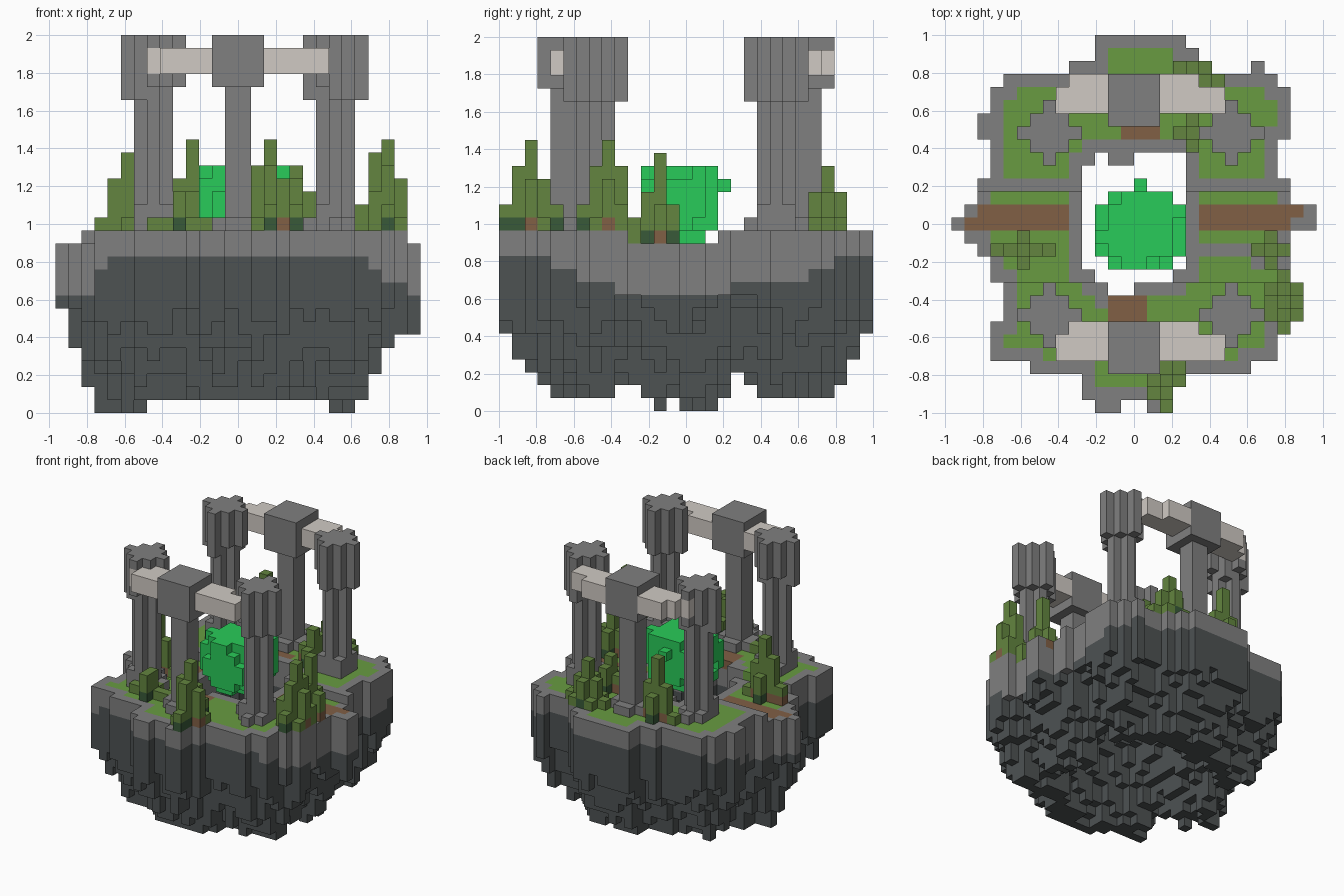
import bpy
import bmesh
import random

random.seed(11)
cube = bpy.data.objects.get("Cube")
if cube:
    bpy.data.objects.remove(cube, do_unlink=True)

CELL = 2 / 29
COLORS = {
    "stone": (0.215, 0.215, 0.215),
    "dark_rock": (0.075, 0.084, 0.086),
    "pale_beam": (0.63, 0.59, 0.55),
    "grass": (0.14, 0.33, 0.053),
    "moss": (0.125, 0.235, 0.05),
    "dark_leaf": (0.04, 0.1, 0.04),
    "dirt": (0.22, 0.115, 0.06),
    "crystal_green": (0.022, 0.6, 0.1),
}
MATS = {}
for name, rgb in COLORS.items():
    m = bpy.data.materials.new(name)
    m.use_nodes = True
    m.diffuse_color = (*rgb, 1)
    m.node_tree.nodes["Principled BSDF"].inputs["Base Color"].default_value = (*rgb, 1)
    MATS[name] = m

AXES = [(a, s) for a in range(3) for s in (0, 1)]


def build(name, cells):
    """Turn a dict of grid cell -> material name into a mesh of its outer faces."""
    used = sorted(set(cells.values()))
    bm = bmesh.new()
    verts = {}

    def vert(p):
        if p not in verts:
            verts[p] = bm.verts.new(((p[0] - 14) * CELL, (p[1] - 14.5) * CELL, p[2] * CELL))
        return verts[p]

    for c, mat in cells.items():
        for axis, side in AXES:
            n = list(c)
            n[axis] += 1 if side else -1
            if tuple(n) in cells:
                continue
            u, v = (axis + 1) % 3, (axis + 2) % 3
            loop = []
            for du, dv in ((0, 0), (1, 0), (1, 1), (0, 1)):
                p = list(c)
                p[axis] += side
                p[u] += du
                p[v] += dv
                loop.append(vert(tuple(p)))
            f = bm.faces.new(loop if side else loop[::-1])
            f.material_index = used.index(mat)
    mesh = bpy.data.meshes.new(name)
    bm.to_mesh(mesh)
    bm.free()
    for mat in used:
        mesh.materials.append(MATS[mat])
    bpy.context.collection.objects.link(bpy.data.objects.new(name, mesh))


def box(i0, i1, j0, j1, k0, k1, mat):
    return {(i, j, k): mat for i in range(i0, i1 + 1)
            for j in range(j0, j1 + 1) for k in range(k0, k1 + 1)}


# Island plan: first and last column of each row, front to back
ROWS = [(11, 12), (10, 16), (10, 17), (6, 22), (3, 24), (3, 24), (3, 25), (4, 26),
        (4, 26), (4, 26), (3, 25), (3, 25), (2, 25), (1, 25), (0, 27), (1, 27),
        (2, 25), (2, 25), (3, 24), (3, 24), (3, 24), (2, 25), (2, 25), (3, 25),
        (3, 25), (4, 24), (9, 19), (11, 18), (11, 17)]
plan = {(i, j) for j, (a, b) in enumerate(ROWS) for i in range(a, b + 1)}
plan |= {(15, 0), (16, 0), (23, 26)}

# Central shaft through the island
hole = {(i, j) for j in range(11, 19) for i in range(10, 18)}
hole |= {(i, 10) for i in range(11, 17)} | {(12, 9), (13, 9), (11, 19)}
hole |= {(i, 19) for i in range(14, 18)}
ground = plan - hole


def neighbours(i, j):
    return {(i + a, j + b) for a in (-1, 0, 1) for b in (-1, 0, 1)}


# Distance of each column from the nearest rim, outer or inner
depth, rest, level = {}, set(ground), 0
while rest:
    rim = {c for c in rest if any(n not in rest for n in
           ((c[0] + 1, c[1]), (c[0] - 1, c[1]), (c[0], c[1] + 1), (c[0], c[1] - 1)))}
    depth.update({c: level for c in rim})
    rest -= rim
    level += 1


def top(i, j):
    return 13 if 10 <= j <= 16 else 14


UNDER = (7, 5, 3, 1, 0)
patch = {}
island = {}
for i, j in sorted(ground):
    x, y = abs(i - 13.5), abs(j - 14)
    # Hanging lobes, parted by two valleys
    valley = max(0, 3 - 1.2 * abs(y - 4.5))
    low = UNDER[min(depth[i, j], 4)] + valley + random.choice((-1, 0, 0, 1))
    low = min(9, max(0 if y < 3 else 1, round(low)))
    seam = max(9, 9.6 + 0.23 * y - 0.5 * max(0, x - 9))
    seam = min(12, round(seam + patch.setdefault((i // 3, j // 3), random.uniform(-0.5, 0.5))))
    for k in range(low, top(i, j)):
        island[i, j, k] = "dark_rock" if k < seam else "stone"
    # Turf, kept off the rims, and the dirt paths
    key = (i, j, top(i, j) - 1)
    bare = j == 17 or (j in (11, 12) and random.random() < 0.4)
    if neighbours(i, j) <= ground and not bare:
        island[key] = "grass"
    path = j in (14, 15) and (2 <= i <= 8 or 19 <= i <= 25)
    path = path or (i, j) in ((1, 14), (26, 15))
    if path or (j in (7, 8) and 12 <= i <= 14) or (j == 21 and 13 <= i <= 15):
        island[key] = "dirt"
build("island", island)

# Stepped beams, whose ends are let into the corner caps
beams = {}
for side, row, tip in (("front", 4, 5), ("back", 23, 23)):
    for hand, near, far in (("right", (9, 11), (8, 8)), ("left", (16, 18), (19, 20))):
        beam = box(*near, row, row + 2, 26, 27, "pale_beam")
        beam.update(box(*far, row, row + 1, 26, 27, "pale_beam"))
        if hand == "right":
            beam.update(box(7, 7, tip, tip, 26, 27, "pale_beam"))
        build(f"{side}_{hand}_beam", beam)
        beams.update(beam)

# Corner pillars: cross-shaped shafts, diamond caps and rough footings
pillars = {}
for ci, si in ((7, "right"), (21, "left")):
    for cj, sj in ((7, "front"), (21, "back")):
        p = {}
        inward = 1 if ci < 14 else -1
        for a in range(-2, 3):
            for b in range(-2, 3):
                i, j, d = ci + a, cj + b, abs(a) + abs(b)
                if d < 2:
                    p.update(box(i, i, j, j, 14, 28, "stone"))
                elif d == 2:
                    p.update(box(i, i, j, j, random.choice((24, 24, 25)), 28, "stone"))
                    if a != -2 * inward:
                        tall = random.choice((1, 2, 3) if a and b else (0, 1, 1))
                        p.update(box(i, i, j, j, 14, 13 + tall, "stone"))
        p = {c: m for c, m in p.items() if c not in beams}
        build(f"{sj}_{si}_pillar", p)
        pillars.update(p)

# Gate pillars with square heads
for side, head, shaft in (("front", 3, 4), ("back", 22, 23)):
    gate = box(13, 14, shaft, shaft + 1, 14, 24, "stone")
    gate.update(box(12, 15, head, head + 3, 25, 28, "stone"))
    gate.update(box(12, 15, shaft, shaft + 1, 14, 14, "stone"))
    gate.update(box(13, 14, head, head + 3, 14, 14, "stone"))
    build(side + "_gate_pillar", gate)
    pillars.update(gate)


# Spiky bushes: tall middle column, lower ones around it, dark or bare at the foot
def bush(name, ci, cj, height, rx, ry):
    cells = {}
    for a in range(-3, 4):
        for b in range(-3, 4):
            r = abs(a) / rx + abs(b) / ry
            i, j = ci + a, cj + b
            if r > 1 or (i, j) not in ground:
                continue
            h = round(height * (1 - 0.85 * r))
            if r:
                h = max(1, h + random.choice((-1, 0, 0, 1)))
            for k in range(top(i, j), top(ci, cj) + h):
                if (i, j, k) in pillars:
                    continue
                foot = k == top(i, j) and h > 1
                cells[i, j, k] = ("dark_leaf" if foot and a == 0 else
                                  "dirt" if foot and b == 0 else "moss")
    build(name, cells)


bush("front_bush", 16, 2, 7, 1.9, 2.4)
bush("left_bush", 25, 8, 7, 1.9, 2.6)
bush("left_path_bush", 24, 12, 7, 1.6, 1.6)
bush("right_path_bush", 5, 12, 7, 2, 1.6)
bush("back_left_bush", 18, 25, 5, 2.2, 1.9)
bush("back_right_bush", 10, 24, 7, 2, 1.6)
bush("front_right_bush", 9, 5, 3, 2, 1.9)
bush("inner_bush", 18, 21, 4, 1.9, 1.6)

# Floating crystal over the shaft
crystal = {(14, 17, 17): "crystal_green"}
for i in range(11, 18):
    for j in range(11, 17):
        for k in range(13, 19):
            r = (abs((i - 14.1) / 3.4) ** 2.4 + abs((j - 13.6) / 3.2) ** 2.4
                 + abs((k - 16) / 3.5) ** 2.4)
            if r < 1 + random.uniform(-0.15, 0.15):
                crystal[i, j, k] = "crystal_green"
build("crystal", crystal)
